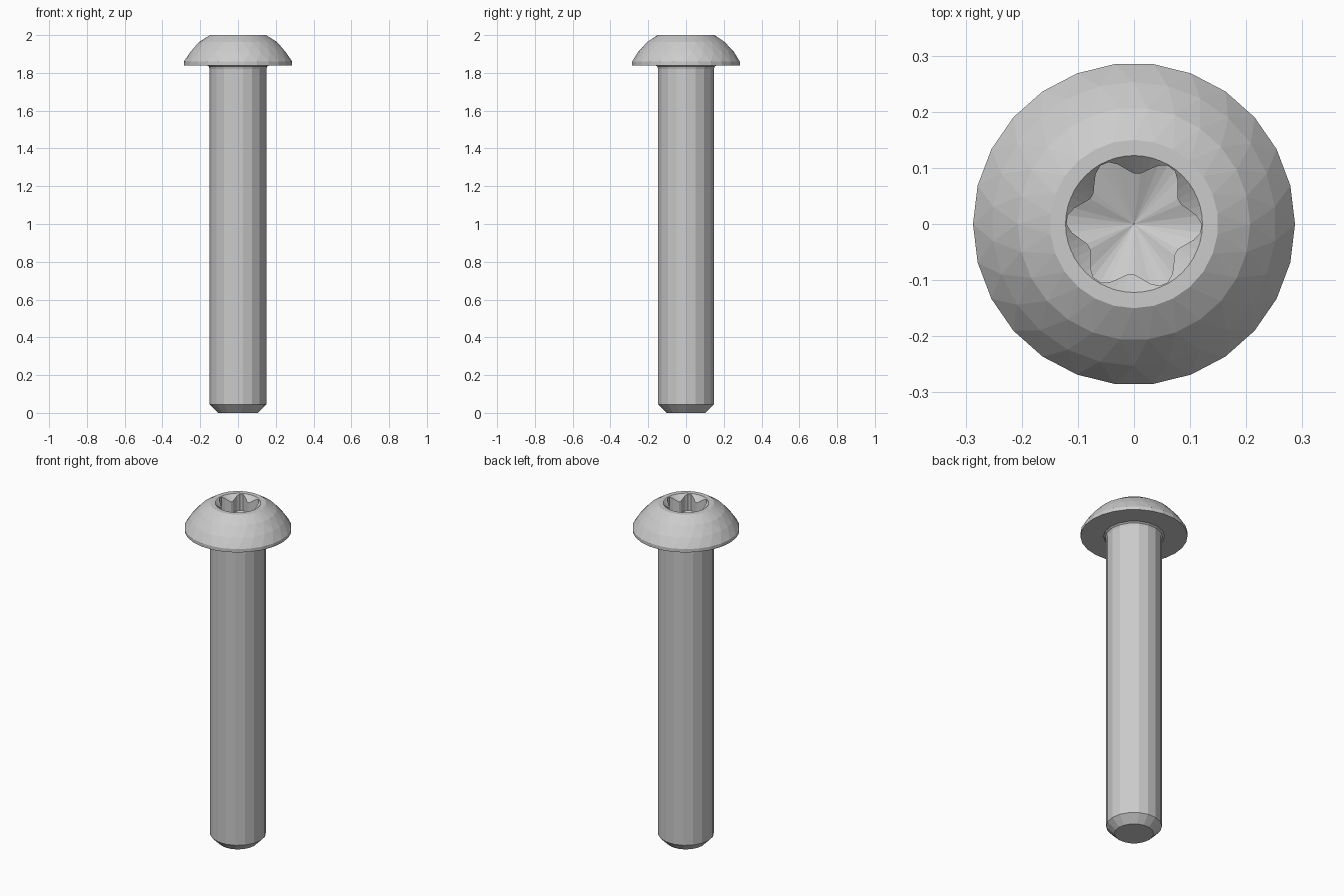
import bpy, bmesh
from math import cos, sin, tau, radians

cube = bpy.data.objects.get("Cube")
if cube:
    bpy.data.objects.remove(cube, do_unlink=True)

steel = bpy.data.materials.new("brushed_steel")
steel.use_nodes = True
GREY = (0.6, 0.6, 0.6, 1)
steel.diffuse_color = GREY
steel.node_tree.nodes["Principled BSDF"].inputs["Base Color"].default_value = GREY


def add_ring(bm, count, radius, z, shift=0.0):
    """Ring of vertices; radius and z may be functions. shift is in steps."""
    verts = []
    for i in range(count):
        a = tau * (i + shift) / count
        r = radius(a) if callable(radius) else radius
        height = z(r) if callable(z) else z
        verts.append(bm.verts.new((r * cos(a), r * sin(a), height)))
    return verts, shift


def bridge(bm, lower, upper):
    """Join two rings; quads when they line up, triangles otherwise."""
    (a, sa), (b, sb) = lower, upper
    na, nb = len(a), len(b)
    if na == nb and sa == sb:
        for i in range(na):
            j = (i + 1) % na
            bm.faces.new((a[i], a[j], b[j], b[i]))
        return
    i = j = 0
    while i < na or j < nb:
        if j >= nb or (i < na and (i + 1 + sa) / na <= (j + 1 + sb) / nb):
            bm.faces.new((a[i % na], a[(i + 1) % na], b[j % nb]))
            i += 1
        else:
            bm.faces.new((a[i % na], b[(j + 1) % nb], b[j % nb]))
            j += 1


def finish(bm, name):
    bmesh.ops.recalc_face_normals(bm, faces=bm.faces[:])
    mesh = bpy.data.meshes.new(name)
    bm.to_mesh(mesh)
    bm.free()
    mesh.materials.append(steel)
    obj = bpy.data.objects.new(name, mesh)
    bpy.context.collection.objects.link(obj)
    return obj


# Six-lobed socket outline and the countersink it cuts through
RIM, VALLEY = 0.122, 0.089


def lobes(a):
    return VALLEY + (RIM - 0.001 - VALLEY) * (1 + cos(6 * (a + radians(3)))) / 2


def countersink(r):
    return 2.0 - (RIM - r)


# Button head: underside, edge, faceted dome, rim and socket in one skin
bm = bmesh.new()
SIDES, FINE = 26, 48
rings = [
    add_ring(bm, SIDES, 0.14, 1.84),
    add_ring(bm, SIDES, 0.287, 1.84),
    add_ring(bm, SIDES, 0.287, 1.86),
    add_ring(bm, SIDES, 0.253, 1.912, 0.5),
    add_ring(bm, SIDES, 0.207, 1.963),
    add_ring(bm, SIDES, 0.15, 2.0, 0.5),
    add_ring(bm, FINE, RIM, 2.0),
    add_ring(bm, FINE, lobes, countersink),
    add_ring(bm, FINE, lobes, 1.9),
]
for lower, upper in zip(rings, rings[1:]):
    bridge(bm, lower, upper)
floor, _ = rings[-1]
centre = bm.verts.new((0, 0, 1.865))
for i in range(FINE):
    bm.faces.new((floor[i], floor[(i + 1) % FINE], centre))
finish(bm, "head")

# Shank with chamfered tip and a small fillet under the head
bm = bmesh.new()
profile = [(0.105, 0.0), (0.15, 0.045), (0.15, 1.82), (0.154, 1.833), (0.165, 1.841)]
rings = [add_ring(bm, 18, r, z) for r, z in profile]
for lower, upper in zip(rings, rings[1:]):
    bridge(bm, lower, upper)
bm.faces.new(rings[0][0])
finish(bm, "shank")
